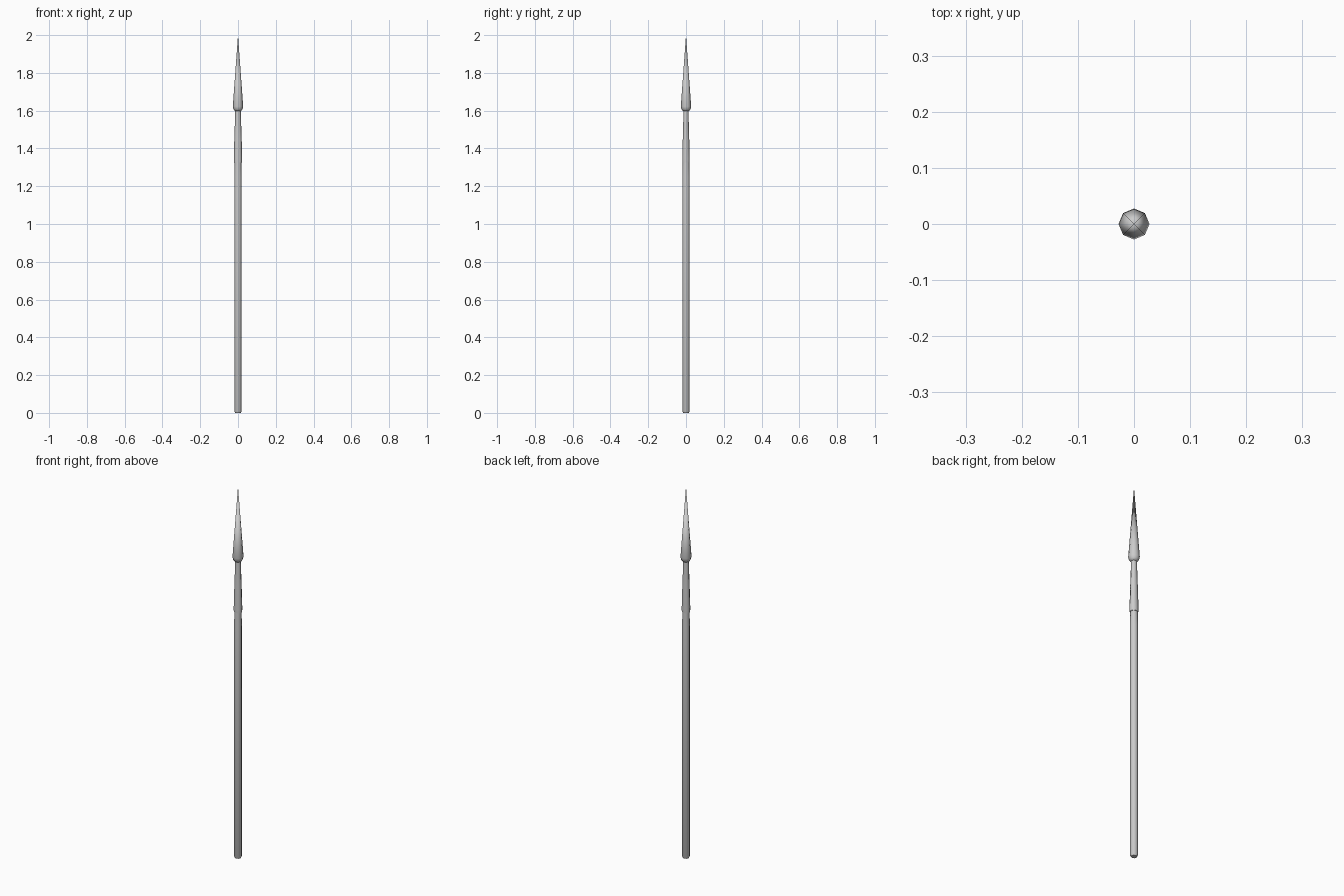
import bpy, bmesh
from math import cos, sin, pi

if "Cube" in bpy.data.objects:
    bpy.data.objects.remove(bpy.data.objects["Cube"])

def lathe(name, profile, sides=8, sx=1.0, sy=1.0, turn=0.0, angle=0.9):
    """Stack rings of (radius, z); a zero radius closes to a point."""
    bm = bmesh.new()
    rings = []
    for r, z in profile:
        if r == 0:
            rings.append([bm.verts.new((0, 0, z))])
        else:
            rings.append([bm.verts.new((r * sx * cos(turn + 2 * pi * i / sides),
                                        r * sy * sin(turn + 2 * pi * i / sides), z))
                          for i in range(sides)])
    for a, b in zip(rings, rings[1:]):
        for i in range(sides):
            j = (i + 1) % sides
            quad = [a[i % len(a)], a[j % len(a)], b[j % len(b)], b[i % len(b)]]
            bm.faces.new(list(dict.fromkeys(quad)))
    for ring, flip in ((rings[0], True), (rings[-1], False)):
        if len(ring) > 1:
            bm.faces.new(ring[::-1] if flip else ring)
    bmesh.ops.recalc_face_normals(bm, faces=bm.faces)
    me = bpy.data.meshes.new(name)
    bm.to_mesh(me)
    bm.free()
    ob = bpy.data.objects.new(name, me)
    bpy.context.collection.objects.link(ob)
    bpy.ops.object.select_all(action='DESELECT')
    ob.select_set(True)
    bpy.context.view_layer.objects.active = ob
    bpy.ops.object.shade_smooth_by_angle(angle=angle)
    return ob

# Wooden shaft with a softened butt, thinning inside the socket
lathe("shaft", [(0.015, 0), (0.0195, 0.008), (0.0195, 1.25), (0.0175, 1.33), (0.015, 1.45)])

# Socket: slightly wider across x at its mouth, narrowing to the neck
lathe("socket", [(0.022, 1.325), (0.0225, 1.345), (0.0195, 1.45), (0.0155, 1.57), (0.0145, 1.612)],
      sy=0.88)

# Conical point with a rounded collar underneath
lathe("spear_point", [(0.016, 1.598), (0.024, 1.607), (0.0275, 1.622), (0.0, 2.0)])
